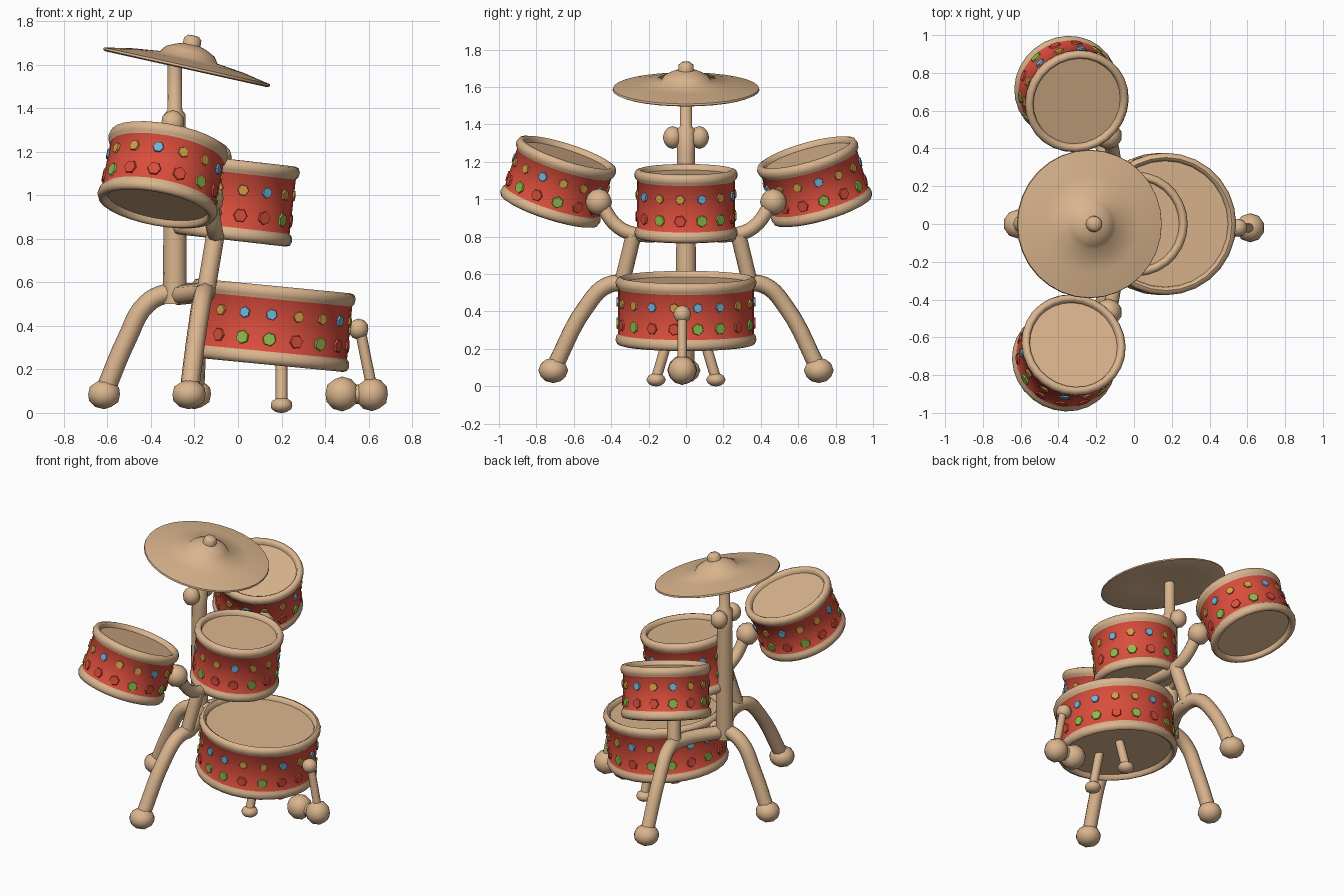
import bpy, bmesh, math
from mathutils import Vector, Matrix

if "Cube" in bpy.data.objects:
    bpy.data.objects.remove(bpy.data.objects["Cube"])


def material(name, rgb):
    m = bpy.data.materials.new(name)
    m.diffuse_color = (*rgb, 1)
    m.use_nodes = True
    m.node_tree.nodes["Principled BSDF"].inputs["Base Color"].default_value = m.diffuse_color
    return m


TAN = material("tan", (0.70, 0.46, 0.27))
RED = material("red", (0.70, 0.075, 0.045))
YELLOW = material("yellow", (0.66, 0.34, 0.06))
BLUE = material("blue", (0.17, 0.45, 0.70))
GREEN = material("green", (0.28, 0.50, 0.07))
DOT_MATS = [RED, YELLOW, BLUE, GREEN]


def finish(bm, name, mats, angle=50):
    me = bpy.data.meshes.new(name)
    bm.to_mesh(me)
    bm.free()
    ob = bpy.data.objects.new(name, me)
    bpy.context.collection.objects.link(ob)
    for m in mats:
        me.materials.append(m)
    bpy.ops.object.select_all(action='DESELECT')
    ob.select_set(True)
    bpy.context.view_layer.objects.active = ob
    bpy.ops.object.shade_smooth_by_angle(angle=math.radians(angle))
    return ob


def lathe(name, profile, mats, matrix, n=28, band_mats=None):
    """Spin a profile of (radius, height) points around local z."""
    bm = bmesh.new()
    rings = [[bm.verts.new((r * math.cos(2 * math.pi * i / n),
                            r * math.sin(2 * math.pi * i / n), z)) for i in range(n)]
             for r, z in profile]
    for k in range(len(rings) - 1):
        a, b = rings[k], rings[k + 1]
        for i in range(n):
            j = (i + 1) % n
            f = bm.faces.new((a[i], a[j], b[j], b[i]))
            f.material_index = band_mats[k] if band_mats else 0
    bmesh.ops.remove_doubles(bm, verts=bm.verts, dist=1e-5)
    bmesh.ops.recalc_face_normals(bm, faces=bm.faces)
    bm.transform(matrix)
    return finish(bm, name, mats)


def frame(bottom, top):
    """Matrix with its origin at bottom and z pointing to top."""
    b, t = Vector(bottom), Vector(top)
    q = Vector((0, 0, 1)).rotation_difference((t - b).normalized())
    return Matrix.Translation(b) @ q.to_matrix().to_4x4(), (t - b).length


def ball(name, loc, r, scale=(1, 1, 1)):
    bm = bmesh.new()
    bmesh.ops.create_icosphere(bm, subdivisions=2, radius=r)
    bm.transform(Matrix.Translation(loc) @ Matrix.Diagonal((*scale, 1)))
    return finish(bm, name, [TAN], 80)


def tube(name, points, r):
    cu = bpy.data.curves.new(name, 'CURVE')
    cu.dimensions = '3D'
    cu.bevel_depth = r
    cu.bevel_resolution = 2
    cu.resolution_u = 5
    cu.use_fill_caps = True
    sp = cu.splines.new('BEZIER')
    sp.bezier_points.add(len(points) - 1)
    for bp, p in zip(sp.bezier_points, points):
        bp.co = p
        bp.handle_left_type = bp.handle_right_type = 'AUTO'
    cu.materials.append(TAN)
    ob = bpy.data.objects.new(name, cu)
    bpy.context.collection.objects.link(ob)
    bpy.ops.object.select_all(action='DESELECT')
    ob.select_set(True)
    bpy.context.view_layer.objects.active = ob
    bpy.ops.object.convert(target='MESH')
    bpy.ops.object.shade_smooth_by_angle(angle=math.radians(60))


def drum(name, bottom, top, r, rim, start, upper, lower):
    """Shell with rounded rims, recessed heads and two rows of dots."""
    mat, h = frame(bottom, top)
    ri = r - 0.03
    half = [(0, 0.03), (ri, 0.03), (ri + 0.005, 0.008), (ri + 0.018, 0), (rim - 0.008, 0.006),
            (rim, 0.025), (rim - 0.004, 0.048), (r, 0.06)]
    profile = half + [(a, h - z) for a, z in reversed(half)]
    bands = [0] * 7 + [1] + [0] * 7
    lathe(name, profile, [TAN, RED], mat, 28, bands)
    # coloured dots as thin plates on the shell
    bm = bmesh.new()
    n = len(upper)
    for row, height, size in ((upper, 0.635, 0.027), (lower, 0.32, 0.033)):
        for i, c in enumerate(row):
            ang = math.radians(start + 360 * i / n)
            place = (Matrix.Rotation(ang, 4, 'Z') @ Matrix.Translation((r + 0.002, 0, h * height))
                     @ Matrix.Rotation(math.pi / 2, 4, 'Y') @ Matrix.Rotation(0.4 * i, 4, 'Z'))
            old = set(bm.faces)
            bmesh.ops.create_cone(bm, cap_ends=True, segments=6, radius1=size, radius2=size * 0.9,
                                  depth=0.009, matrix=place)
            for f in set(bm.faces) - old:
                f.material_index = "RYBG".index(c)
    bm.transform(mat)
    finish(bm, name + "_dots", DOT_MATS, 30)


# drums
drum("bass_drum", (0.133, 0, 0.222), (0.168, 0, 0.583), 0.364, 0.377, -130,
     "YBBYYBYBBYYBYYBBYY", "RGGRGRRGGRGRGGRGRG")
drum("middle_tom", (-0.03, 0, 0.792), (0.012, 0, 1.16), 0.262, 0.277, -84,
     "YBYYBYBYYBYYBY", "RRGRGGRGRGGRRG")
drum("front_tom", (-0.375, -0.733, 0.937), (-0.315, -0.632, 1.25), 0.265, 0.28, -98,
     "BYYBYYBYBYYBYY", "RRGRGRRGRGRRGR")
drum("rear_tom", (-0.365, 0.733, 0.937), (-0.297, 0.643, 1.25), 0.265, 0.28, -20,
     "YBYYBYBYYBYYBY", "RGRGRRGRGGRRGR")

# cymbal, tilted forward over the pole
tilt = Matrix.Translation((-0.235, 0, 1.592)) @ Matrix.Rotation(math.radians(12.5), 4, 'Y')
lathe("cymbal", [(0, 0.02), (0.2, 0.006), (0.38, -0.014), (0.393, -0.008), (0.39, 0.002),
                 (0.26, 0.027), (0.135, 0.042), (0.115, 0.07), (0.07, 0.092), (0.042, 0.1),
                 (0.04, 0.128), (0.025, 0.143), (0, 0.145)], [TAN], tilt, 32)

# centre pole with its clamp
lathe("pole", [(0, 0.5), (0.055, 0.5), (0.053, 0.82), (0.048, 1.24), (0.05, 1.37), (0.034, 1.39),
               (0.033, 1.61), (0, 1.61)], [TAN], Matrix.Translation((-0.29, 0, 0)), 14)
for side, word in ((-1, "front"), (1, "rear")):
    ball(word + "_clamp_knob", (-0.3, side * 0.072, 1.33), 0.058, (0.95, 0.9, 1.05))

# back leg
tube("back_leg", [(-0.2, 0, 0.55), (-0.32, 0, 0.55), (-0.42, 0, 0.5), (-0.51, 0, 0.34),
                  (-0.615, 0, 0.09)], 0.045)
ball("back_foot", (-0.615, 0, 0.085), 0.077, (1, 1, 0.88))

# side legs, uprights, tom arms and bass drum feet, mirrored front to rear
for s, word in ((-1, "front"), (1, "rear")):
    fx = -0.225 if s < 0 else -0.2
    tube(word + "_leg", [(-0.28, 0, 0.54), (-0.15, s * 0.3, 0.55), (-0.16, s * 0.42, 0.54),
                         (-0.18, s * 0.53, 0.43), (fx, s * 0.71, 0.09)], 0.045)
    ball(word + "_foot", (fx, s * 0.71, 0.085), 0.08, (1, 1, 0.85))
    tube(word + "_upright", [(-0.15, s * 0.345, 0.54), (-0.105, s * 0.28, 0.81)], 0.043)
    tube(word + "_tom_arm", [(-0.1, 0, 0.83), (-0.1, s * 0.25, 0.81), (-0.11, s * 0.36, 0.85),
                             (-0.13, s * 0.46, 0.98)], 0.038)
    ball(word + "_tom_joint", (-0.135, s * 0.467, 0.985), 0.072)
    tube(word + "_bass_strut", [(0.2, s * 0.095, 0.26), (0.2, s * 0.16, 0.04)], 0.028)
    ball(word + "_bass_foot", (0.2, s * 0.16, 0.035), 0.052, (1, 1, 0.7))

# kick pedal
tube("pedal_pin", [(0.48, -0.02, 0.39), (0.56, -0.02, 0.385)], 0.03)
ball("pedal_hinge", (0.553, -0.02, 0.385), 0.048)
tube("pedal_rod", [(0.56, -0.02, 0.385), (0.62, -0.02, 0.09)], 0.025)
ball("pedal_beater", (0.615, -0.02, 0.085), 0.077)
ball("pedal_weight", (0.478, -0.02, 0.087), 0.08)
tube("pedal_link", [(0.48, -0.02, 0.087), (0.61, -0.02, 0.085)], 0.045)
